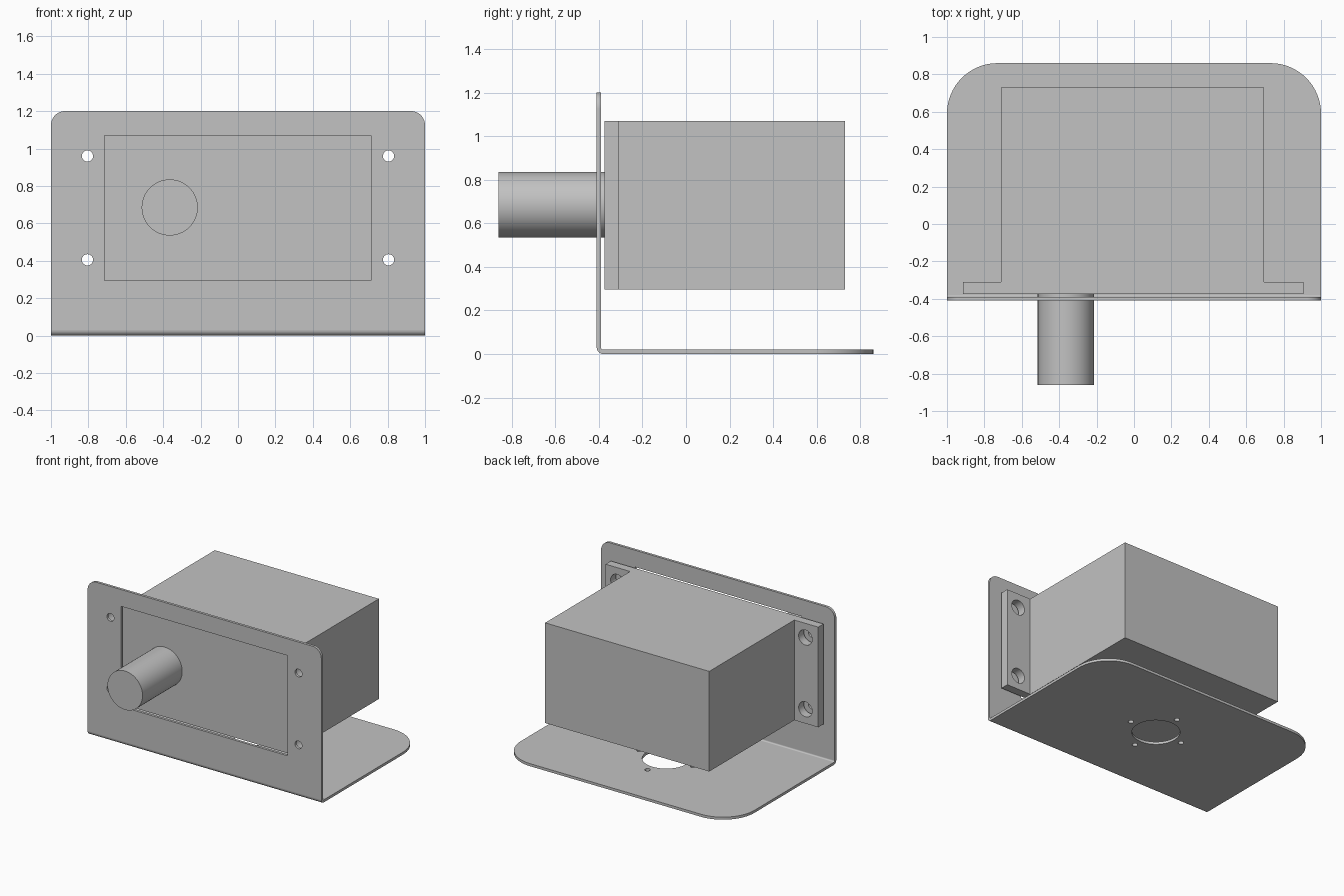
import bpy, bmesh
from math import pi, cos, sin
from mathutils import Vector

cube = bpy.data.objects.get("Cube")
if cube:
    bpy.data.objects.remove(cube, do_unlink=True)

grey = bpy.data.materials.new("plain grey")
grey.use_nodes = True
colour = (0.54, 0.54, 0.54, 1)
grey.diffuse_color = colour
grey.node_tree.nodes["Principled BSDF"].inputs["Base Color"].default_value = colour

# Where a flat outline (u, v) at depth w lies in space
FACING_FRONT = lambda u, v, w: Vector((u, w, v))
FACING_UP = lambda u, v, w: Vector((u, v, w))
FACING_SIDE = lambda u, v, w: Vector((w, u, v))


def arc(cu, cv, r, start, end, steps=16):
    return [(cu + r * cos(start + (end - start) * i / steps),
             cv + r * sin(start + (end - start) * i / steps)) for i in range(steps + 1)]


def circle(cu, cv, r, steps=48):
    return arc(cu, cv, r, 0, 2 * pi, steps)[:-1]


def rect(u0, v0, u1, v1):
    return [(u0, v0), (u1, v0), (u1, v1), (u0, v1)]


def round_top(half, low, high, r):
    """Outline with square lower corners and round upper ones."""
    return ([(-half, low), (half, low)] + arc(half - r, high - r, r, 0, pi / 2)
            + arc(r - half, high - r, r, pi / 2, pi))


def slab(name, loops, w0, w1, place):
    """Extrude an outline from w0 to w1; loops after the first are holes."""
    bm = bmesh.new()
    edges = []
    for loop in loops:
        vs = [bm.verts.new(place(u, v, w0)) for u, v in loop]
        edges += [bm.edges.new((a, b)) for a, b in zip(vs, vs[1:] + vs[:1])]
    if len(loops) == 1:
        bm.faces.new(vs)
    else:
        bmesh.ops.triangle_fill(bm, edges=edges, use_beauty=True)
    out = bmesh.ops.extrude_face_region(bm, geom=bm.faces[:], use_keep_orig=True)
    moved = [g for g in out["geom"] if isinstance(g, bmesh.types.BMVert)]
    bmesh.ops.translate(bm, verts=moved, vec=place(0, 0, w1 - w0))
    bmesh.ops.recalc_face_normals(bm, faces=bm.faces[:])
    mesh = bpy.data.meshes.new(name)
    bm.to_mesh(mesh)
    bm.free()
    mesh.materials.append(grey)
    obj = bpy.data.objects.new(name, mesh)
    bpy.context.collection.objects.link(obj)
    return obj


def smooth(obj):
    bpy.ops.object.select_all(action='DESELECT')
    obj.select_set(True)
    bpy.context.view_layer.objects.active = obj
    bpy.ops.object.shade_smooth_by_angle(angle=pi / 6)


# Main sizes
front, thick, bend = -0.41, 0.02, 0.03
low, high = 0.295, 1.07
screws = [(x, z) for x in (-0.805, 0.805) for z in (0.405, 0.96)]

# Upright face plate with a window and four screw holes
face_plate = slab("face_plate",
                  [round_top(1, bend, 1.2, 0.075), rect(-0.715, low, 0.71, high)]
                  + [circle(x, z, 0.03) for x, z in screws],
                  front, front + thick, FACING_FRONT)

# Base plate with a centre hole and four small holes around it
mid, ring = 0.24, 0.23
base_holes = [circle(0, mid, 0.17)]
for k in range(4):
    base_holes.append(circle(ring * cos(k * pi / 2), mid + ring * sin(k * pi / 2), 0.02, 24))
base_plate = slab("base_plate", [round_top(1, front + bend, 0.86, 0.27)] + base_holes,
                  0, thick, FACING_UP)

# Rounded bend joining the two plates
centre = front + bend
bend_strip = slab("plate_bend",
                  [arc(centre, bend, bend, pi, 1.5 * pi, 8)
                   + arc(centre, bend, bend - thick, 1.5 * pi, pi, 8)],
                  -1, 1, FACING_SIDE)

# Housing with a mounting ear on each side
housing = slab("housing",
               [[(-0.915, -0.375), (0.905, -0.375), (0.905, -0.31), (0.695, -0.31),
                 (0.695, 0.73), (-0.71, 0.73), (-0.71, -0.31), (-0.915, -0.31)]],
               low, high, FACING_UP)

# Screw holes through the ears
for x, z in screws:
    cutter = slab("ear_hole_cutter", [circle(x, z, 0.058)], -0.385, -0.25, FACING_FRONT)
    cutter.hide_render = True
    cut = housing.modifiers.new("ear_hole", 'BOOLEAN')
    cut.operation = 'DIFFERENCE'
    cut.solver = 'EXACT'
    cut.object = cutter
    bpy.ops.object.select_all(action='DESELECT')
    housing.select_set(True)
    bpy.context.view_layer.objects.active = housing
    bpy.ops.object.modifier_apply(modifier=cut.name)
    bpy.data.objects.remove(cutter, do_unlink=True)

# Round shaft standing out through the window
shaft = slab("shaft", [circle(-0.365, 0.685, 0.15, 64)], -0.86, -0.375, FACING_FRONT)

for part in (face_plate, base_plate, bend_strip, housing, shaft):
    smooth(part)
